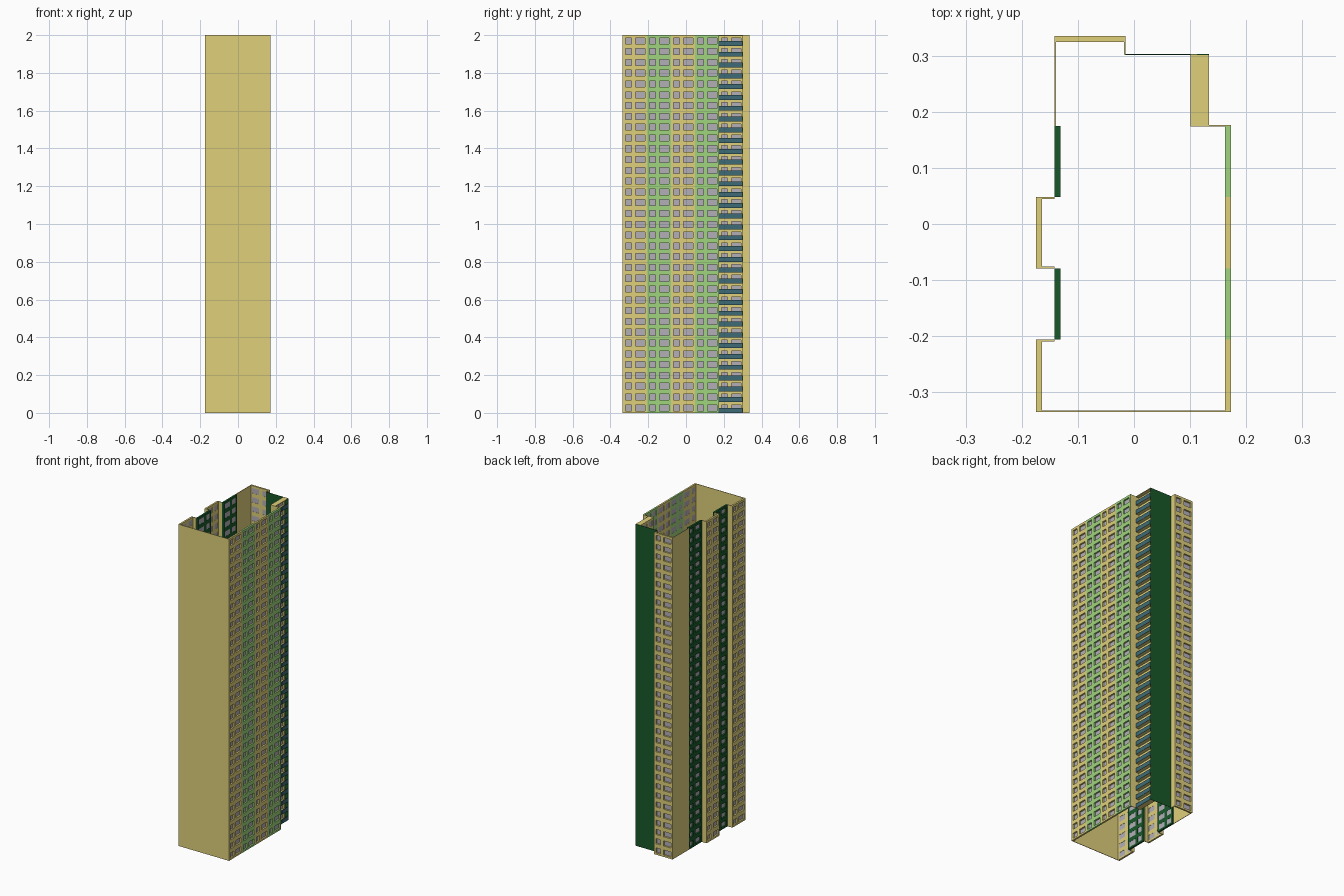
import bpy, bmesh
from math import radians

if "Cube" in bpy.data.objects:
    bpy.data.objects.remove(bpy.data.objects["Cube"])

FLOORS, H = 35, 2.0
FH = H / FLOORS          # floor height
M = 0.127                # width of one facade bay
T = 0.011                # depth of a windowed wall


def material(name, rgb):
    m = bpy.data.materials.new(name)
    m.diffuse_color = (*[c ** 2.2 for c in rgb], 1)
    m.use_nodes = True
    m.node_tree.nodes["Principled BSDF"].inputs["Base Color"].default_value = m.diffuse_color
    return m


YELLOW = material("yellow render", (0.87, 0.81, 0.48))
LIGHT = material("light green render", (0.62, 0.83, 0.49))
DARK = material("dark green render", (0.12, 0.35, 0.18))
PANE = material("window grey", (0.70, 0.68, 0.72))
TEAL = material("balcony glass", (0.25, 0.42, 0.46))


def finish(bm, name, mats):
    bmesh.ops.remove_doubles(bm, verts=bm.verts, dist=1e-5)
    me = bpy.data.meshes.new(name)
    bm.to_mesh(me)
    bm.free()
    for m in mats:
        me.materials.append(m)
    ob = bpy.data.objects.new(name, me)
    bpy.context.collection.objects.link(ob)
    return ob


def add_box(bm, x0, x1, y0, y1, z0, z1):
    r = bmesh.ops.create_cube(bm, size=1)
    for v in r["verts"]:
        v.co = ((x0 + x1) / 2 + v.co.x * (x1 - x0),
                (y0 + y1) / 2 + v.co.y * (y1 - y0),
                (z0 + z1) / 2 + v.co.z * (z1 - z0))


def plain_wall(name, mat, x0, x1, y0, y1):
    bm = bmesh.new()
    add_box(bm, x0, x1, y0, y1, 0, H)
    return finish(bm, name, [mat])


def window_bay(name, mat, x, y, angle):
    """Bay of wall: a small and a large recessed window per floor."""
    bm = bmesh.new()

    def quad(pts, mi=0):
        bm.faces.new([bm.verts.new(p) for p in pts]).material_index = mi

    us = [0, 0.012, 0.045, 0.066, 0.117, M]
    for f in range(FLOORS):
        zs = [f * FH + d for d in (0, 0.011, 0.043, FH)]
        for i in range(5):
            for j in range(3):
                a, b, c, d = us[i], us[i + 1], zs[j], zs[j + 1]
                if j == 1 and i in (1, 3):
                    p = T - 0.001
                    quad([(a, p, c), (b, p, c), (b, p, d), (a, p, d)], 1)
                    quad([(a, 0, c), (b, 0, c), (b, T, c), (a, T, c)])
                    quad([(a, T, d), (b, T, d), (b, 0, d), (a, 0, d)])
                    quad([(a, 0, c), (a, T, c), (a, T, d), (a, 0, d)])
                    quad([(b, 0, d), (b, T, d), (b, T, c), (b, 0, c)])
                else:
                    quad([(a, 0, c), (b, 0, c), (b, 0, d), (a, 0, d)])
                    quad([(a, T, d), (b, T, d), (b, T, c), (a, T, c)])
    # end, top and bottom caps
    quad([(0, 0, 0), (0, 0, H), (0, T, H), (0, T, 0)])
    quad([(M, 0, 0), (M, T, 0), (M, T, H), (M, 0, H)])
    quad([(0, 0, H), (M, 0, H), (M, T, H), (0, T, H)])
    quad([(0, 0, 0), (0, T, 0), (M, T, 0), (M, 0, 0)])
    ob = finish(bm, name, [mat, PANE])
    ob.location = (x, y, 0)
    ob.rotation_euler.z = radians(angle)
    return ob


Y = [-0.333 + i * M for i in range(5)]   # bay boundaries along the sides

# Right facade: alternating yellow and light green bays
for i in range(4):
    window_bay(f"right_bay_{i + 1}", (YELLOW, LIGHT)[i % 2], 0.173, Y[i], 90)

# Left facade: projecting yellow bays, set-back dark green bays
for i in range(4):
    mat, x = ((YELLOW, -0.175), (DARK, -0.142))[i % 2]
    window_bay(f"left_bay_{i + 1}", mat, x, Y[i + 1], -90)

# Back facade bay and the recessed wall behind the balconies
window_bay("back_bay", YELLOW, -0.015, 0.335, 180)
window_bay("balcony_back_wall", YELLOW, 0.112, Y[4], 90)

# Plain walls and returns
W = 0.003
plain_wall("front_wall", YELLOW, -0.175, 0.173, -0.335, -0.332)
for n, (y0, y1) in enumerate(((Y[1] - W, Y[1]), (Y[2], Y[2] + W), (Y[3] - W, Y[3]))):
    plain_wall(f"left_return_{n + 1}", YELLOW, -0.175, -0.142, y0, y1)
plain_wall("left_rear_wall", YELLOW, -0.142, -0.142 + W, Y[4], 0.335)
plain_wall("back_return", YELLOW, -0.015 - W, -0.015, 0.302, 0.335)
plain_wall("back_green_wall", DARK, -0.016, 0.134, 0.301, 0.303)
plain_wall("right_return", YELLOW, 0.101, 0.173, Y[4] - 0.001, Y[4] + 0.001)

# Balcony slabs and glazed railings
slabs, rails = bmesh.new(), bmesh.new()
for f in range(FLOORS):
    z = f * FH
    add_box(slabs, 0.101, 0.133, Y[4], 0.301, z, z + 0.004)
    for k in range(2):
        y = Y[4] + 0.001 + k * 0.063
        add_box(rails, 0.132, 0.134, y, y + 0.061, z, z + 0.026)
add_box(slabs, 0.101, 0.134, Y[4], 0.301, H - 0.004, H)
finish(slabs, "balcony_slabs", [YELLOW])
finish(rails, "balcony_railings", [TEAL])
